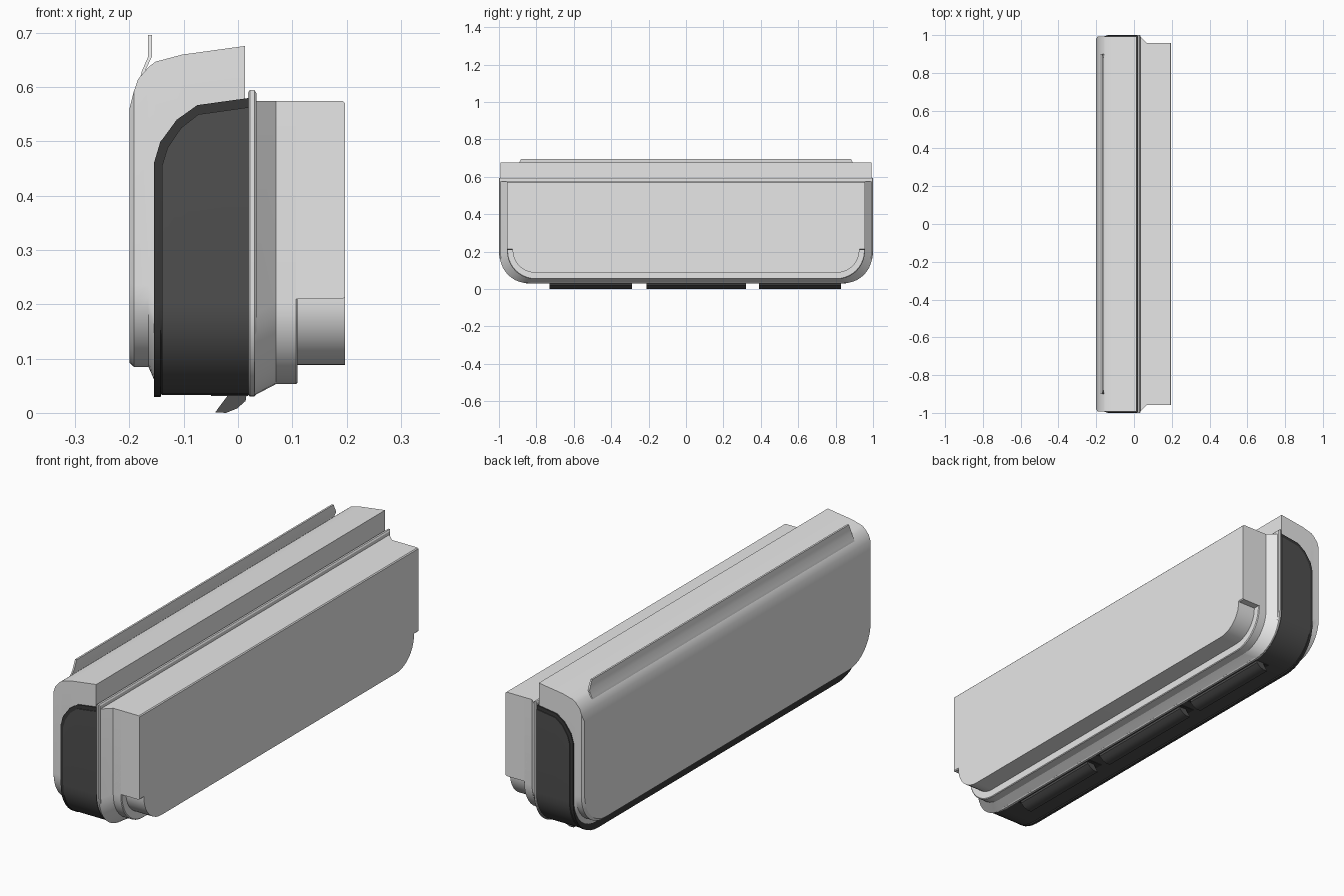
import bpy
import bmesh
import math

cube = bpy.data.objects.get("Cube")
if cube:
    bpy.data.objects.remove(cube, do_unlink=True)


def material(name, value):
    m = bpy.data.materials.new(name)
    m.use_nodes = True
    colour = (value, value, value, 1)
    m.diffuse_color = colour
    m.node_tree.nodes["Principled BSDF"].inputs["Base Color"].default_value = colour
    return m


WHITE = material("light grey plastic", 0.8)
BLACK = material("charcoal plastic", 0.08)
DARK = material("dark trim", 0.04)


def finish(name, bm, mat):
    bmesh.ops.recalc_face_normals(bm, faces=bm.faces)
    mesh = bpy.data.meshes.new(name)
    bm.to_mesh(mesh)
    bm.free()
    mesh.materials.append(mat)
    ob = bpy.data.objects.new(name, mesh)
    bpy.context.collection.objects.link(ob)
    bpy.ops.object.select_all(action='DESELECT')
    ob.select_set(True)
    bpy.context.view_layer.objects.active = ob
    bpy.ops.object.shade_smooth_by_angle(angle=math.radians(25))
    return ob


def u_outline(w, bottom, top, r, steps=10):
    """Flat-topped outline in y and z with two rounded bottom corners."""
    half = [(w, top)]
    for i in range(steps + 1):
        a = math.pi / 2 * i / steps
        half.append((w - r + r * math.cos(a), bottom + r - r * math.sin(a)))
    return half + [(-y, z) for y, z in reversed(half)]


def loft(name, rings, r, mat):
    """Rings are (x, half width, bottom, top), joined in order and capped."""
    bm = bmesh.new()
    loops = [[bm.verts.new((x, y, z)) for y, z in u_outline(w, b, t, r)]
             for x, w, b, t in rings]
    for a, b in zip(loops, loops[1:]):
        for i in range(len(a)):
            j = (i + 1) % len(a)
            bm.faces.new((a[i], a[j], b[j], b[i]))
    bm.faces.new(loops[0])
    bm.faces.new(loops[-1])
    return finish(name, bm, mat)


def extrude(name, profile, y0, y1, mat, taper_above=None):
    """Extrude an x, z profile along y, optionally shortening the top."""
    bm = bmesh.new()
    ends = [[bm.verts.new((x, y, z)) for x, z in profile] for y in (y0, y1)]
    for i in range(len(profile)):
        j = (i + 1) % len(profile)
        bm.faces.new((ends[0][i], ends[0][j], ends[1][j], ends[1][i]))
    for e in ends:
        bm.faces.new(e)
    if taper_above:
        for v in bm.verts:
            if v.co.z > taper_above:
                v.co.y *= 0.98
    return finish(name, bm, mat)


# Outer cover with curved shoulder
loft("outer_cover", [
    (-0.2, 0.982, 0.092, 0.56), (-0.192, 0.992, 0.085, 0.592),
    (-0.184, 0.992, 0.085, 0.615), (-0.165, 0.992, 0.085, 0.637),
    (-0.152, 0.992, 0.055, 0.647), (-0.103, 0.992, 0.055, 0.66),
    (0.013, 0.992, 0.055, 0.676)], 0.15, WHITE)

# Dark wraparound trim and the panel set in it
loft("wrap_trim", [
    (-0.155, 0.996, 0.029, 0.46), (-0.143, 0.997, 0.029, 0.5),
    (-0.14, 0.997, 0.036, 0.503), (-0.113, 0.997, 0.036, 0.54),
    (-0.075, 0.997, 0.036, 0.567), (0.019, 0.997, 0.036, 0.58)], 0.17, DARK)
loft("wrap_panel", [
    (-0.14, 1, 0.033, 0.455), (-0.13, 1, 0.033, 0.488),
    (-0.105, 1, 0.033, 0.525), (-0.073, 1, 0.033, 0.55),
    (0.019, 1, 0.033, 0.563)], 0.17, BLACK)

# Mounting flange, flared neck and rear box
loft("flange", [
    (0.018, 0.996, 0.034, 0.589), (0.022, 1, 0.03, 0.595),
    (0.03, 1, 0.03, 0.595), (0.034, 0.996, 0.034, 0.589)], 0.17, WHITE)
loft("flared_neck", [
    (0.03, 0.995, 0.032, 0.575), (0.07, 0.957, 0.053, 0.575),
    (0.107, 0.957, 0.053, 0.575), (0.11, 0.954, 0.056, 0.572)], 0.15, WHITE)
loft("rear_box_lower", [
    (0.08, 0.927, 0.088, 0.3), (0.197, 0.927, 0.088, 0.3)], 0.12, WHITE)
extrude("rear_box_upper", [
    (0.07, 0.21), (0.193, 0.21), (0.197, 0.214),
    (0.197, 0.571), (0.193, 0.575), (0.07, 0.575)], -0.957, 0.957, WHITE)

# Bent hanging strip along the top
extrude("hanging_strip", [
    (-0.18, 0.618), (-0.177, 0.63), (-0.166, 0.655), (-0.166, 0.696),
    (-0.158, 0.696), (-0.158, 0.658), (-0.17, 0.632), (-0.17, 0.618)],
    -0.9, 0.9, WHITE, taper_above=0.69)

# Air flaps with dark slots beneath
for side, y0, y1 in (("right", -0.73, -0.29), ("middle", -0.21, 0.32), ("left", 0.39, 0.83)):
    extrude(side + "_air_flap", [
        (-0.042, 0.001), (-0.022, 0), (-0.002, 0.008),
        (0.014, 0.022), (0.016, 0.036), (-0.016, 0.036)], y0, y1, BLACK)
    extrude(side + "_air_slot", [
        (-0.05, 0.031), (0.018, 0.031), (0.018, 0.036), (-0.05, 0.036)],
        y0 - 0.015, y1 + 0.015 if y1 < 0.8 else y1, DARK)
